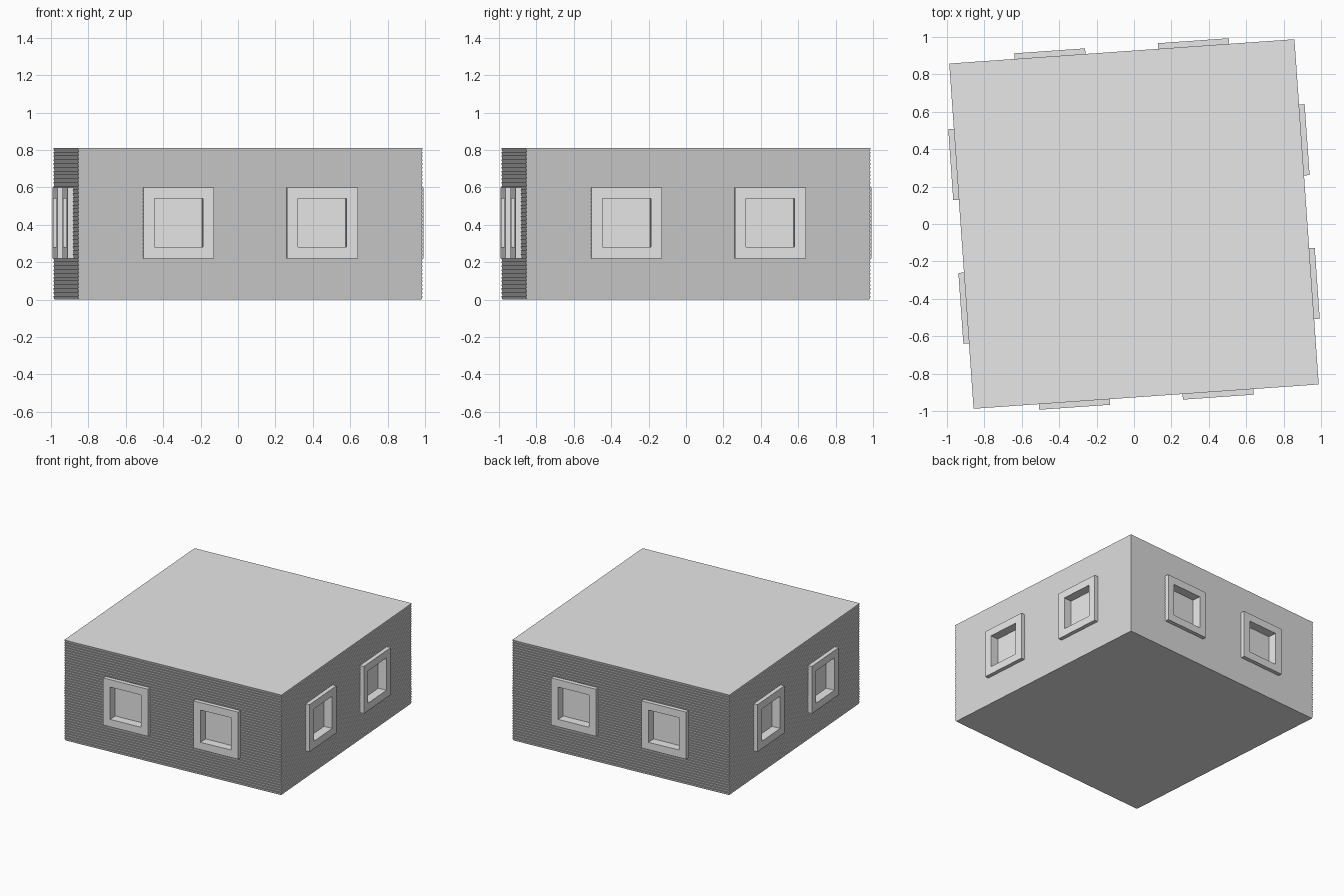
import bpy
import bmesh
import math
from mathutils import Matrix

cube = bpy.data.objects.get("Cube")
if cube:
    bpy.data.objects.remove(cube, do_unlink=True)

HEIGHT, HALF, STEP, COURSES = 0.81, 0.925, 0.006, 40
TURN = Matrix.Rotation(math.radians(4.03), 4, 'Z')
WINDOW_X, WINDOW_Z = 0.385, 0.41
FRAME, OPENING, FRONT, PANE = 0.38, 0.26, 0.955, 0.885

grey = bpy.data.materials.new("plain grey")
grey.use_nodes = True
grey.diffuse_color = (0.8, 0.8, 0.8, 1)
grey.node_tree.nodes["Principled BSDF"].inputs["Base Color"].default_value = (0.8, 0.8, 0.8, 1)


def make_object(name, bm):
    bmesh.ops.recalc_face_normals(bm, faces=bm.faces)
    bm.transform(TURN)
    mesh = bpy.data.meshes.new(name)
    bm.to_mesh(mesh)
    bm.free()
    mesh.materials.append(grey)
    obj = bpy.data.objects.new(name, mesh)
    bpy.context.collection.objects.link(obj)
    return obj


def window_blocks(name, size, near, far):
    """Square blocks at every window position, two on each of four walls."""
    bm = bmesh.new()
    for side in range(4):
        for x in (-WINDOW_X, WINDOW_X):
            place = (Matrix.Rotation(side * math.pi / 2, 4, 'Z')
                     @ Matrix.Translation((x, -(near + far) / 2, WINDOW_Z))
                     @ Matrix.Diagonal((size, far - near, size, 1)))
            bmesh.ops.create_cube(bm, size=1, matrix=place)
    return make_object(name, bm)


def cut(obj, cutter):
    mod = obj.modifiers.new("openings", 'BOOLEAN')
    mod.operation = 'DIFFERENCE'
    mod.solver = 'EXACT'
    mod.object = cutter
    cutter.hide_render = True
    cutter.hide_viewport = True
    cutter.display_type = 'WIRE'


# Walls: stacked courses that flare outward and step back in at each ledge
bm = bmesh.new()


def ring(half, z):
    return [bm.verts.new((sx * half, sy * half, z))
            for sx, sy in ((-1, -1), (1, -1), (1, 1), (-1, 1))]


rings = []
for i in range(COURSES):
    rings.append(ring(HALF - STEP, HEIGHT * i / COURSES))
    rings.append(ring(HALF, HEIGHT * (i + 1) / COURSES))
for low, high in zip(rings, rings[1:]):
    for k in range(4):
        n = (k + 1) % 4
        bm.faces.new((low[k], low[n], high[n], high[k]))
bm.faces.new(rings[0])
bm.faces.new(rings[-1])
walls = make_object("walls", bm)

# Recesses in the walls, leaving flat panes at the back
cut(walls, window_blocks("recess_cutter", OPENING + 0.04, PANE, 1.1))

# Raised square frames with deep openings
frames = window_blocks("window_frames", FRAME, PANE, FRONT)
cut(frames, window_blocks("opening_cutter", OPENING, PANE - 0.1, 1.1))

# Settle the cuts into the meshes
bpy.context.view_layer.update()
for obj in (walls, frames):
    graph = bpy.context.evaluated_depsgraph_get()
    cut_mesh = bpy.data.meshes.new_from_object(obj.evaluated_get(graph))
    obj.modifiers.clear()
    obj.data = cut_mesh
for name in ("recess_cutter", "opening_cutter"):
    bpy.data.objects.remove(bpy.data.objects[name], do_unlink=True)
